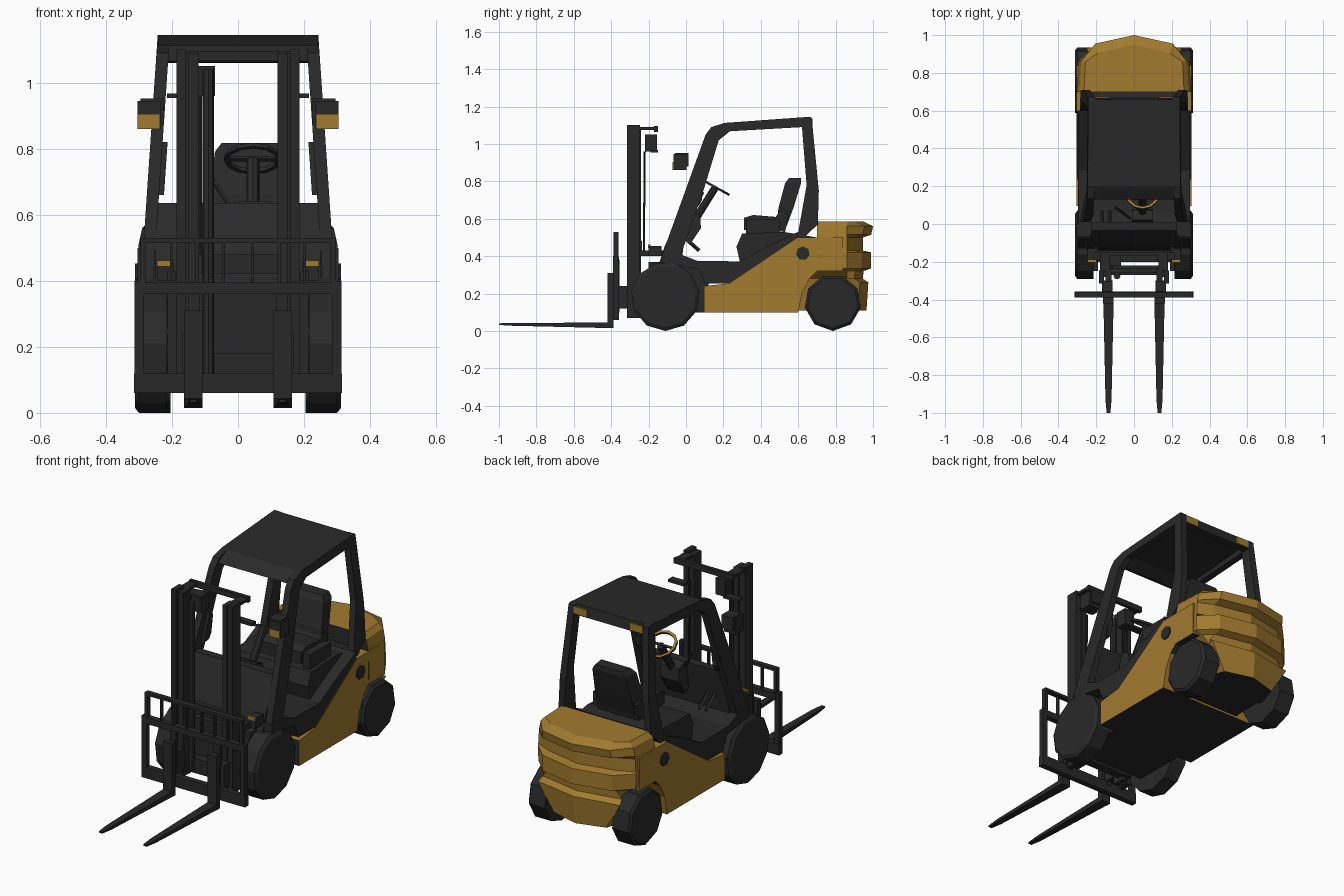
import bpy, bmesh, math
from mathutils import Vector, Matrix


def material(name, col):
    m = bpy.data.materials.new(name)
    m.diffuse_color = (*col, 1)
    return m


DARK = material("charcoal", (0.022, 0.022, 0.022))
GOLD = material("mustard yellow", (0.36, 0.195, 0.028))


def finish(name, bm, mats, rule=None):
    bmesh.ops.recalc_face_normals(bm, faces=bm.faces[:])
    if rule:
        for f in bm.faces:
            f.material_index = 1 if rule(f) else 0
    me = bpy.data.meshes.new(name)
    bm.to_mesh(me)
    bm.free()
    for m in mats:
        me.materials.append(m)
    ob = bpy.data.objects.new(name, me)
    bpy.context.collection.objects.link(ob)
    return ob


def loft(bm, rings):
    """Skin closed rings of equal length and cap both ends."""
    vs = [[bm.verts.new(p) for p in r] for r in rings]
    n = len(vs[0])
    for a, b in zip(vs, vs[1:]):
        for i in range(n):
            bm.faces.new((a[i], a[(i + 1) % n], b[(i + 1) % n], b[i]))
    bm.faces.new(vs[0])
    bm.faces.new(vs[-1])


def prism(name, pts, x0, x1, mats, mirror=False, lean=0, rule=None):
    """Side profile (y, z) extruded from x0 to x1, leaning inward with height."""
    bm = bmesh.new()
    for s in ((1, -1) if mirror else (1,)):
        loft(bm, [[(s * (x + lean * (z - 0.5)), y, z) for y, z in pts] for x in (x0, x1)])
    return finish(name, bm, mats, rule)


def boxes(name, spans, mat, mirror=False):
    """Boxes given as (x0, x1, y0, y1, z0, z1)."""
    bm = bmesh.new()
    for x0, x1, y0, y1, z0, z1 in spans:
        for s in ((1, -1) if mirror else (1,)):
            loft(bm, [[(s * x, y, z) for y, z in ((y0, z0), (y1, z0), (y1, z1), (y0, z1))]
                      for x in (x0, x1)])
    return finish(name, bm, [mat])


def rod(name, a, b, r, mat, sides=8):
    a, b = Vector(a), Vector(b)
    bm = bmesh.new()
    rot = (b - a).to_track_quat('Z', 'Y').to_matrix().to_4x4()
    bmesh.ops.create_cone(bm, cap_ends=True, segments=sides, radius1=r, radius2=r,
                          depth=(b - a).length, matrix=Matrix.Translation((a + b) / 2) @ rot)
    return finish(name, bm, [mat])


def wheels(name, y, r, x0, x1, sides):
    """Faceted solid tyre with a slightly chamfered outer shoulder."""
    bm = bmesh.new()
    for s in (1, -1):
        loft(bm, [[(s * x, y + r * k * math.sin(i * math.tau / sides),
                    r - r * k * math.cos(i * math.tau / sides)) for i in range(sides)]
                  for x, k in ((x0, 1), (x1 - 0.012, 1), (x1, 0.9))])
    return finish(name, bm, [DARK])


# Wheels and axles
wheels("front_wheels", -0.11, 0.184, 0.215, 0.312, 11)
wheels("rear_wheels", 0.785, 0.152, 0.205, 0.312, 9)
rod("front_axle", (-0.22, -0.11, 0.18), (0.22, -0.11, 0.18), 0.05, DARK)
rod("rear_axle", (-0.22, 0.785, 0.155), (0.22, 0.785, 0.155), 0.04, DARK)

# Yellow lower body with rear wheel arches, dark top slope and underside
prism("lower_body", [(0.095, 0.10), (0.60, 0.10), (0.62, 0.20), (0.66, 0.28), (0.70, 0.32),
                     (0.84, 0.32), (0.84, 0.50), (0.60, 0.50), (0.235, 0.255), (0.095, 0.24)],
      -0.305, 0.305, [GOLD, DARK], rule=lambda f: f.normal.z < -0.6 or f.normal.y < -0.4)

# Counterweight: stacked plan outlines, pulled in for the grooves
rings = []
for z, w, wr, yb in ((0.11, 0.185, 0.16, 0.965), (0.26, 0.215, 0.25, 0.975), (0.28, 0.22, 0.24, 0.945),
                     (0.32, 0.27, 0.21, 0.95), (0.335, 0.305, 0.21, 0.99), (0.42, 0.308, 0.21, 0.99),
                     (0.43, 0.306, 0.21, 0.945), (0.50, 0.302, 0.21, 0.945), (0.515, 0.30, 0.21, 0.99),
                     (0.56, 0.29, 0.205, 1.0), (0.585, 0.265, 0.19, 0.95)):
    y0 = 0.6 if z < 0.33 else 0.70
    half = [(w, y0), (w * 0.97, 0.86), (wr, yb - 0.045), (0, yb)]
    rings.append([(x, y, z) for x, y in half] + [(-x, y, z) for x, y in half[-2::-1]])
bm = bmesh.new()
loft(bm, rings)
finish("counterweight", bm, [GOLD, DARK], lambda f: f.normal.y < -0.8 or (
    f.normal.z < -0.9 and f.calc_center_median().z < 0.15))

# Fuel caps
for s in (1, -1):
    rod("fuel_cap", (s * 0.302, 0.625, 0.415), (s * 0.312, 0.625, 0.415), 0.037, DARK, 7)

# Dark chassis, floor, engine cover and dash panel
boxes("front_chassis", [(-0.214, 0.214, -0.20, 0.12, 0.10, 0.37)], DARK)
prism("floor", [(-0.13, 0.365), (0.07, 0.33), (0.10, 0.255), (0.25, 0.255), (0.45, 0.34),
                (0.45, 0.37), (0.06, 0.375), (-0.03, 0.41), (-0.13, 0.41)], -0.297, 0.297, [DARK])
prism("engine_cover_sides", [(0.235, 0.255), (0.60, 0.50), (0.60, 0.53), (0.45, 0.46), (0.28, 0.37)],
      -0.297, 0.297, [DARK])
prism("engine_cover", [(0.29, 0.36), (0.27, 0.45), (0.30, 0.52), (0.52, 0.53), (0.70, 0.50),
                       (0.70, 0.36)], -0.235, 0.235, [DARK])
prism("dash_panel", [(-0.15, 0.34), (-0.115, 0.45), (-0.035, 0.635), (0.01, 0.635), (-0.02, 0.40),
                     (-0.02, 0.34)], -0.25, 0.25, [DARK])
boxes("tilt_cylinders", [(0.19, 0.215, -0.25, -0.06, 0.40, 0.43)], DARK, True)
boxes("marker_housings", [(0.195, 0.245, -0.20, -0.13, 0.40, 0.455)], DARK, True)
boxes("marker_lenses", [(0.20, 0.245, -0.203, -0.19, 0.445, 0.462)], GOLD, True)

# Overhead guard: two leaning side frames and a roof
prism("guard_frames", [(-0.13, 0.40), (0.105, 1.05), (0.135, 1.09), (0.20, 1.11), (0.66, 1.145),
                       (0.672, 1.14), (0.71, 0.75), (0.705, 0.57), (0.61, 0.48), (0.595, 0.50),
                       (0.645, 0.78), (0.62, 1.09), (0.235, 1.068), (0.175, 1.02), (0.09, 0.74),
                       (-0.03, 0.40)], 0.25, 0.287, [DARK], True, -0.068)
prism("guard_roof", [(0.13, 1.065), (0.20, 1.112), (0.66, 1.145), (0.67, 1.09), (0.63, 1.09),
                     (0.62, 1.12), (0.22, 1.09), (0.15, 1.06)], -0.24, 0.24, [DARK])
boxes("roof_rear_lamps", [(0.13, 0.21, 0.668, 0.676, 1.095, 1.135)], GOLD, True)
prism("grab_handles", [(0.02, 0.66), (0.07, 0.67), (0.085, 0.70), (0.09, 0.80), (0.06, 0.82)],
      0.235, 0.262, [DARK], True, -0.068)

# Head lamps with yellow lenses
boxes("head_lamps", [(0.235, 0.305, -0.068, 0.004, 0.86, 0.945),
                     (0.225, 0.295, -0.06, 0.014, 0.88, 0.952)], DARK, True)
boxes("head_lamp_lenses", [(0.237, 0.303, -0.071, -0.066, 0.86, 0.903)], GOLD, True)

# Seat
prism("seat_cushion", [(0.31, 0.54), (0.31, 0.605), (0.36, 0.62), (0.48, 0.61), (0.50, 0.64),
                       (0.55, 0.62), (0.53, 0.53)], -0.085, 0.165, [DARK])
bm = bmesh.new()
loft(bm, [[(0.04 + s * w, y + dy, z) for s, dy in ((-1, 0), (1, 0), (0.9, d), (-0.9, d))]
          for w, y, z, d in ((0.115, 0.48, 0.54, 0.05), (0.125, 0.495, 0.66, 0.08),
                             (0.11, 0.53, 0.79, 0.085), (0.09, 0.55, 0.817, 0.065))])
finish("seat_back", bm, [DARK])
boxes("armrest_console", [(0.17, 0.215, 0.32, 0.50, 0.52, 0.60)], DARK)

# Steering column and wheel, yellow on its upper face
prism("steering_console", [(-0.02, 0.50), (0.02, 0.64), (0.075, 0.62), (0.08, 0.55), (0.02, 0.46)],
      -0.01, 0.10, [DARK])
rod("steering_column", (0.045, 0.04, 0.58), (0.045, 0.155, 0.765), 0.02, DARK)
axis = Vector((0, 0.48, 0.87)).normalized()
tilt = Matrix.Translation((0.045, 0.155, 0.77)) @ axis.to_track_quat('Z', 'Y').to_matrix().to_4x4()
bm = bmesh.new()
vs = [[bm.verts.new(tilt @ Vector((r * math.cos(a), r * math.sin(a), h)))
       for r, h in ((0.074, -0.006), (0.088, -0.006), (0.088, 0.006), (0.074, 0.006))]
      for a in [i * math.tau / 12 for i in range(12)]]
for i in range(12):
    for k in range(4):
        j, m = (i + 1) % 12, (k + 1) % 4
        bm.faces.new((vs[i][k], vs[j][k], vs[j][m], vs[i][m]))
finish("steering_wheel", bm, [DARK, GOLD], lambda f: f.normal.dot(axis) > 0.9)
rod("steering_spoke", (-0.035, 0.155, 0.77), (0.125, 0.155, 0.77), 0.008, DARK, 4)
rod("shift_lever", (-0.02, 0.03, 0.62), (-0.10, 0.09, 0.74), 0.007, DARK, 5)
for x in (-0.17, -0.13):
    rod("pedal_lever", (x, -0.03, 0.52), (x, 0.07, 0.43), 0.01, DARK, 4)

# Mast: nested channels, cross bars, lift cylinder
boxes("mast_rails", [(0.158, 0.186, -0.315, -0.245, 0.07, 1.10), (0.120, 0.150, -0.308, -0.24, 0.08, 1.09),
                     (0.145, 0.165, -0.28, -0.25, 0.07, 1.08)], DARK, True)
boxes("mast_top_brackets", [(0.13, 0.18, -0.25, -0.15, 1.075, 1.09),
                            (0.12, 0.215, -0.19, -0.15, 0.953, 0.967)], DARK, True)
boxes("mast_cross_bars", [(-0.18, 0.18, -0.17, -0.15, 1.065, 1.095), (-0.16, 0.16, -0.26, -0.235, 0.42, 0.48),
                          (-0.16, 0.16, -0.27, -0.22, 0.10, 0.18)], DARK)
boxes("chain_pulley", [(-0.13, -0.07, -0.22, -0.155, 0.96, 1.05)], DARK)
rod("lift_cylinder", (-0.09, -0.275, 0.12), (-0.09, -0.275, 1.04), 0.018, DARK)
for x in (-0.115, 0.135):
    rod("hydraulic_hose", (x, -0.225, 0.42), (x, -0.22, 0.96), 0.006, DARK, 5)

# Carriage and load backrest
boxes("carriage", [(-0.315, 0.315, -0.39, -0.358, 0.06, 0.12), (-0.295, 0.295, -0.39, -0.358, 0.36, 0.395),
                   (-0.295, 0.295, -0.388, -0.36, 0.515, 0.53)], DARK)
boxes("backrest_posts", [(0.285, 0.313, -0.39, -0.36, 0.06, 0.40), (0.28, 0.297, -0.388, -0.362, 0.39, 0.53),
                         (0.198, 0.206, -0.385, -0.365, 0.39, 0.52), (0.12, 0.128, -0.385, -0.365, 0.39, 0.52),
                         (0.04, 0.048, -0.385, -0.365, 0.39, 0.52)], DARK, True)
boxes("carriage_rollers", [(0.115, 0.17, -0.365, -0.30, 0.12, 0.24),
                           (0.115, 0.15, -0.375, -0.355, 0.10, 0.38)], DARK, True)

# Forks: upright shank and tapered tine
boxes("fork_shanks", [(0.108, 0.163, -0.42, -0.388, 0.015, 0.31)], DARK, True)
bm = bmesh.new()
for s in (1, -1):
    loft(bm, [[(s * (0.135 + k * w), y, z) for k, z in ((-1, z0), (1, z0), (1, z1), (-1, z1))]
              for y, w, z0, z1 in ((-0.39, 0.0275, 0.015, 0.045), (-0.93, 0.016, 0.028, 0.043),
                                   (-1.0, 0.010, 0.032, 0.041))])
finish("fork_tines", bm, [DARK])
